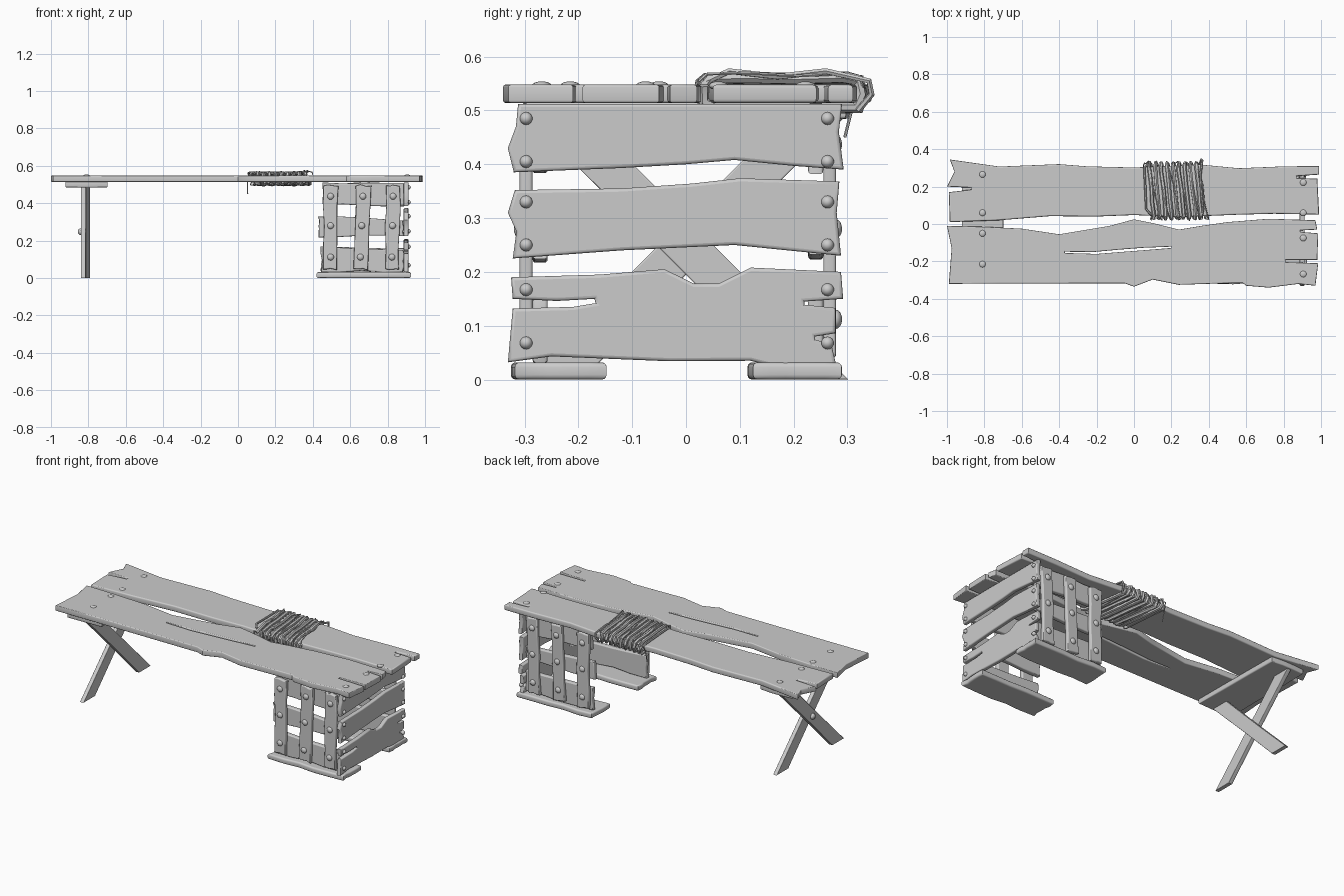
import bpy, math, random
from mathutils import Vector, Matrix

if "Cube" in bpy.data.objects:
    bpy.data.objects.remove(bpy.data.objects["Cube"])

random.seed(4)
X, Y, Z = Vector((1, 0, 0)), Vector((0, 1, 0)), Vector((0, 0, 1))


def curve_to_mesh(name, curve, matrix=None):
    tmp = bpy.data.objects.new(name + "_tmp", curve)
    bpy.context.collection.objects.link(tmp)
    bpy.context.view_layer.update()
    dg = bpy.context.evaluated_depsgraph_get()
    mesh = bpy.data.meshes.new_from_object(tmp.evaluated_get(dg))
    bpy.data.objects.remove(tmp)
    if matrix:
        mesh.transform(matrix)
    obj = bpy.data.objects.new(name, mesh)
    bpy.context.collection.objects.link(obj)
    bpy.ops.object.select_all(action='DESELECT')
    obj.select_set(True)
    bpy.context.view_layer.objects.active = obj
    bpy.ops.object.shade_smooth_by_angle(angle=math.radians(35))
    return obj


def plank(name, loops, center, u, v, thick, bevel=0.007):
    """Board with outline loops in the (u, v) plane; extra loops are holes."""
    cu = bpy.data.curves.new(name, 'CURVE')
    cu.dimensions, cu.fill_mode = '2D', 'BOTH'
    cu.extrude, cu.bevel_depth = thick / 2 - bevel, bevel
    cu.offset, cu.bevel_resolution = -bevel, 2
    for pts in loops:
        s = cu.splines.new('POLY')
        s.points.add(len(pts) - 1)
        for p, (a, b) in zip(s.points, pts):
            p.co = (a, b, 0, 1)
        s.use_cyclic_u = True
    m = Matrix((u, v, u.cross(v))).transposed().to_4x4()
    m.translation = center
    return curve_to_mesh(name, cu, m)


def rough(corners, n=4, j=0.006):
    """Wobbly outline through the given corners."""
    out = []
    for i, a in enumerate(corners):
        a, b = Vector(a), Vector(corners[(i + 1) % len(corners)])
        for k in range(n):
            d = Vector((random.uniform(-j, j), random.uniform(-j, j)))
            out.append(tuple(a.lerp(b, k / n) + d))
    return out


def rivet(name, pos, normal, r=0.014, h=0.009):
    bpy.ops.mesh.primitive_uv_sphere_add(segments=14, ring_count=8, radius=1)
    o = bpy.context.object
    o.name = name
    o.data.transform(Matrix.Diagonal((r, r, h, 1)))
    o.matrix_world = Matrix.Translation(pos) @ normal.to_track_quat('Z', 'Y').to_matrix().to_4x4()
    bpy.ops.object.shade_smooth()


def tube(name, pts, radius):
    cu = bpy.data.curves.new(name, 'CURVE')
    cu.dimensions, cu.bevel_depth, cu.bevel_resolution = '3D', radius, 1
    cu.use_fill_caps = True
    s = cu.splines.new('POLY')
    s.points.add(len(pts) - 1)
    for p, c in zip(s.points, pts):
        p.co = (*c, 1)
    return curve_to_mesh(name, cu)


# Table top: two weathered boards, the front one with a long crack
front_top = [(-1, -.01), (-.975, -.13), (-.99, -.32), (-.72, -.318), (-.05, -.317), (0, -.335),
             (.1, -.297), (.24, -.325), (.45, -.318), (.58, -.315), (.6, -.33), (.72, -.34),
             (.88, -.32), (.97, -.33), (.985, -.21), (.81, -.204), (.81, -.192), (.98, -.192),
             (.985, -.05), (.89, -.042), (.89, -.034), (.98, -.03), (.97, .02), (.72, .028),
             (.5, .01), (.36, -.01), (.24, -.03), (.1, .005), (0, .025), (-.13, -.01),
             (-.4, -.055), (-.6, -.025), (-.8, -.015)]
crack = [(-.37, -.155), (-.2, -.16), (-.05, -.148), (.08, -.138), (.2, -.128), (.2, -.121),
         (.05, -.127), (-.08, -.137), (-.22, -.15), (-.37, -.148)]
back_top = [(-.985, .345), (-.72, .307), (-.4, .32), (-.25, .308), (0, .302), (.35, .318),
            (.56, .298), (.8, .308), (.99, .31), (.99, .264), (.87, .256), (.87, .246), (.98, .242),
            (.99, .05), (.75, .055), (.56, .05), (.24, .037), (0, .048), (-.2, .04), (-.45, .042),
            (-.72, .02), (-.985, .01), (-.99, .17), (-.87, .184), (-.87, .194), (-1, .2), (-.96, .28)]
plank("front_top_board", [front_top, crack], Vector((0, 0, .531)), X, Y, .034, .005)
plank("back_top_board", [back_top], Vector((0, 0, .531)), X, Y, .034, .007)
for x, ys in ((-.81, (.265, .06, -.05, -.215)), (.905, (.222, .06, -.075, -.268))):
    for y in ys:
        rivet("top_rivet", (x, y, .546), Z, .018, .008)

# Crossed trestle legs with a cleat under the top
plank("leg_cleat", [rough([(-.92, -.3), (-.70, -.3), (-.70, .3), (-.92, .3)], 3, .004)],
      Vector((0, 0, .5)), X, Y, .031, .006)
for s, x in ((1, -.8275), (-1, -.8025)):
    leg = [(-.302 * s, 0), (-.192 * s, 0), (.02 * s, .215), (.295 * s, .488), (.185 * s, .488), (-.03 * s, .27)]
    plank("crossed_leg", [leg], Vector((x, 0, 0)), Y, Z, .025, .003)
rivet("leg_bolt", (-.842, 0, .248), -X, .018, .014)

# Crate: three broken boards on the outer side
side_top = [(-.312, .512), (-.316, .47), (-.331, .43), (-.32, .385), (-.12, .393), (.0, .4),
            (.09, .408), (.2, .397), (.293, .39), (.284, .46), (.29, .512)]
side_mid = [(-.318, .352), (-.331, .31), (-.315, .275), (-.322, .225), (-.12, .24), (.09, .25),
            (.288, .23), (.28, .31), (.285, .368), (.1, .374), (.01, .364), (-.12, .355)]
side_low = [(-.325, .19), (-.322, .15), (-.24, .146), (-.17, .15), (-.168, .142), (-.21, .135),
            (-.322, .132), (-.331, .032), (-.25, .043), (-.03, .034), (.12, .035), (.18, .02),
            (.28, .023), (.27, .066), (.24, .074), (.24, .08), (.278, .086), (.278, .133),
            (.22, .139), (.22, .145), (.292, .15), (.288, .2), (.12, .208), (.06, .178),
            (.015, .178), (-.04, .205), (-.16, .195)]
for name, pts in (("side_board_top", side_top), ("side_board_middle", side_mid), ("side_board_low", side_low)):
    plank(name, [pts], Vector((.899, 0, 0)), Y, Z, .026, .006)
for y in (-.297, .263):
    for z in (.485, .405, .33, .25, .167, .068):
        rivet("side_rivet", (.911, y, z), X, .012, .013)

# Crate front and back: inner rails, outer slats, rivets and floor boards
rails = [[(.455, .395), (.885, .385), (.885, .51), (.455, .51)],
         [(.432, .22), (.885, .228), (.885, .308), (.432, .33)],
         [(.445, .035), (.885, .035), (.885, .155), (.445, .165)]]
slats = [(.495, .495), (.652, .67), (.822, .83)]
for side, yo, out in (("front", -.297, -Y), ("back", .267, Y)):
    inner = yo - out.y * .026
    u = X if side == "front" else -X
    for r in rails:
        pts = [(a * u.x, b) for a, b in rough(r, 4, .005)]
        plank(side + "_rail", [pts], Vector((0, inner, 0)), u, Z, .028, .006)
    for xb, xt in slats:
        quad = [(xb - .038, .048), (xb + .038, .045), (xt + .038, .492), (xt - .038, .497)]
        pts = [(a * u.x, b) for a, b in rough(quad, 4, .005)]
        plank(side + "_slat", [pts], Vector((0, yo, 0)), u, Z, .024, .006)
        for z in (.437, .28, .112):
            x = xb + (xt - xb) * (z - .05) / .44
            rivet(side + "_rivet", (x, yo + out.y * .011, z), out, .018, .012)
for name, y0, y1 in (("front_floor_board", -.32, -.15), ("back_floor_board", .12, .285)):
    plank(name, [rough([(.425, y0), (.92, y0), (.92, y1), (.425, y1)], 5, .006)],
          Vector((0, 0, .016)), X, Y, .032, .009)

# Rope lashed around the back board
section = [(.03, .545), (.045, .558), (.12, .56), (.2, .558), (.29, .56), (.318, .555),
           (.326, .53), (.316, .507), (.2, .503), (.06, .503), (.034, .515)]


def wraps(x0, x1, turns, grow, jx):
    n = turns * len(section)
    pts = []
    for i in range(n + 1):
        y, z = section[i % len(section)]
        c = (.18, .531)
        y += math.copysign(grow, y - c[0]) + random.uniform(-.003, .003)
        z += math.copysign(grow, z - c[1]) + random.uniform(-.002, .002)
        pts.append((x0 + (x1 - x0) * i / n + .02 * (.18 - y) / .15 + random.uniform(-jx, jx), y, z))
    return pts


tube("rope_wraps", wraps(.085, .37, 9, 0, .003), .0105)
tube("rope_fray", wraps(.38, .07, 6, .008, .008), .003)
tube("rope_loose_loop", [(.36, .03, .55), (.37, .08, .573), (.36, .17, .563), (.355, .26, .573),
                         (.365, .34, .555), (.36, .345, .53), (.35, .32, .5)], .006)
tube("rope_tail", [(.1, .32, .55), (.055, .325, .55), (.05, .31, .51), (.052, .295, .45)], .003)
tube("rope_end", [(.09, .05, .56), (.065, .08, .565), (.06, .2, .562), (.055, .3, .56), (.08, .33, .53)], .006)
